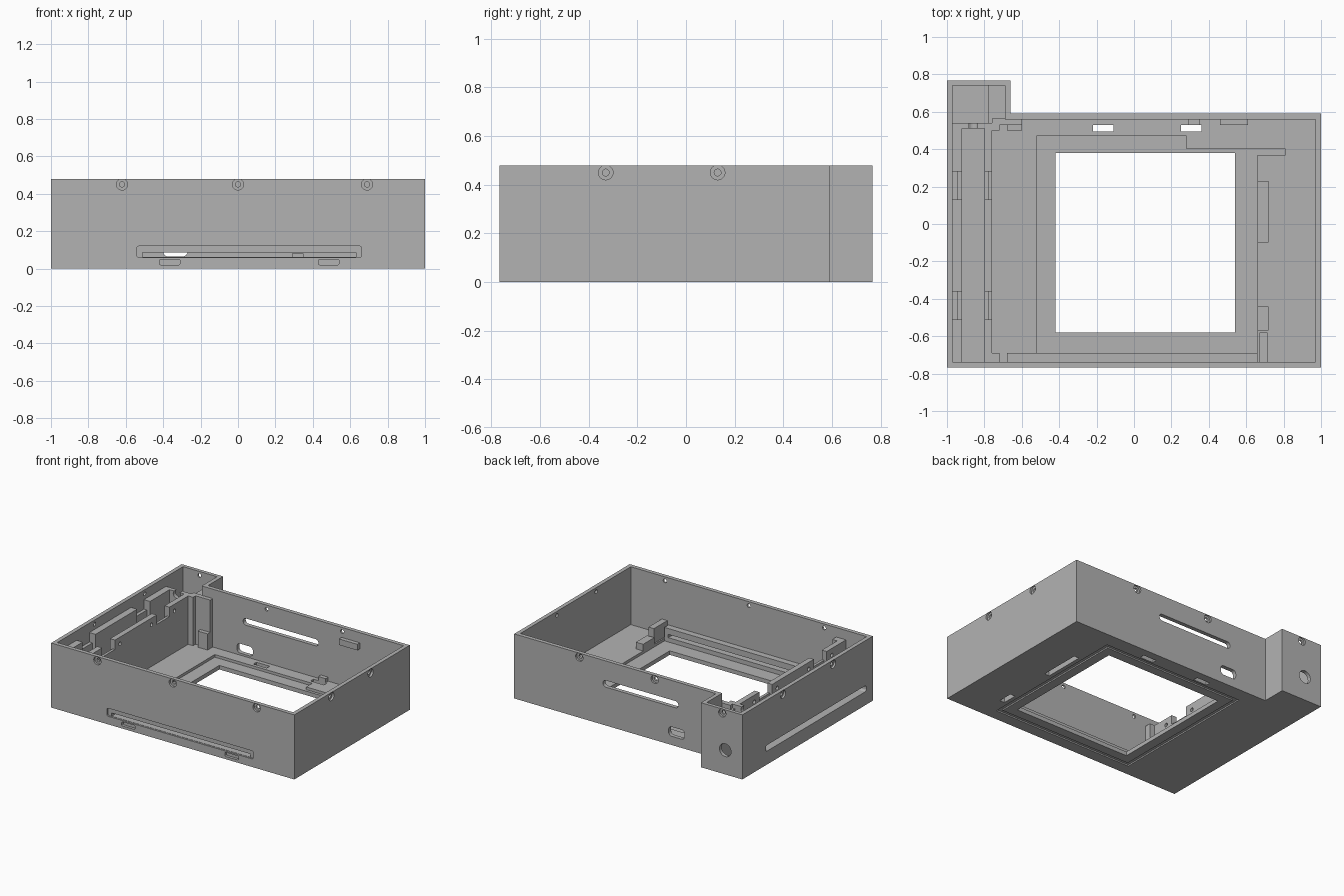
import bpy, bmesh, math

cube = bpy.data.objects.get("Cube")
if cube:
    bpy.data.objects.remove(cube, do_unlink=True)

grey = bpy.data.materials.new("plain_grey")
grey.use_nodes = True
grey.diffuse_color = (0.45, 0.45, 0.45, 1)
grey.node_tree.nodes["Principled BSDF"].inputs["Base Color"].default_value = grey.diffuse_color


def prism(name, pts, axis, lo, hi):
    """Extrude a 2D outline along an axis: x takes (y, z), y takes (x, z), z takes (x, y)."""
    place = {"x": lambda a, b, t: (t, a, b),
             "y": lambda a, b, t: (a, t, b),
             "z": lambda a, b, t: (a, b, t)}[axis]
    bm = bmesh.new()
    low, high = ([bm.verts.new(place(a, b, t)) for a, b in pts] for t in (lo, hi))
    bm.faces.new(low)
    bm.faces.new(high)
    n = len(pts)
    for i in range(n):
        j = (i + 1) % n
        bm.faces.new((low[i], low[j], high[j], high[i]))
    bmesh.ops.recalc_face_normals(bm, faces=bm.faces)
    mesh = bpy.data.meshes.new(name)
    bm.to_mesh(mesh)
    bm.free()
    mesh.materials.append(grey)
    obj = bpy.data.objects.new(name, mesh)
    bpy.context.collection.objects.link(obj)
    return obj


def rect(a0, a1, b0, b1):
    return [(a0, b0), (a1, b0), (a1, b1), (a0, b1)]


def rounded(a0, a1, b0, b1, r):
    pts = []
    corners = [(a1 - r, b1 - r), (a0 + r, b1 - r), (a0 + r, b0 + r), (a1 - r, b0 + r)]
    for k, (a, b) in enumerate(corners):
        for s in range(6):
            t = math.pi / 2 * (k + s / 5)
            pts.append((a + r * math.cos(t), b + r * math.sin(t)))
    return pts


def circle(a, b, r, n=24):
    return [(a + r * math.cos(math.tau * i / n), b + r * math.sin(math.tau * i / n)) for i in range(n)]


def box(name, x0, x1, y0, y1, z0, z1):
    return prism(name, rect(x0, x1, y0, y1), "z", z0, z1)


def cut(obj, cutter, keep=False):
    mod = obj.modifiers.new("cut", "BOOLEAN")
    mod.operation = "DIFFERENCE"
    mod.solver = "EXACT"
    mod.object = cutter
    bpy.context.view_layer.objects.active = obj
    bpy.ops.object.modifier_apply(modifier=mod.name)
    if not keep:
        bpy.data.objects.remove(cutter, do_unlink=True)


def cut_prism(obj, *args):
    cut(obj, prism("cutter", *args))


H, FLOOR, BACK, FRONT = 0.48, 0.05, 0.59, -0.767

# Shell with a square tower at the back right corner
shell = prism("case_shell", [(-1, FRONT), (1, FRONT), (1, BACK), (-0.66, BACK),
                             (-0.66, 0.767), (-1, 0.767)], "z", 0, H)
cut_prism(shell, [(-0.97, -0.737), (0.97, -0.737), (0.97, 0.56), (-0.69, 0.56),
                  (-0.69, 0.74), (-0.97, 0.74)], "z", FLOOR, 1)

# Sunken floor area, window and underside groove
cut_prism(shell, [(-0.52, -0.69), (0.66, -0.69), (0.66, 0.37), (0.81, 0.37),
                  (0.81, 0.40), (0.28, 0.40), (0.28, 0.47), (-0.52, 0.47)], "z", 0.03, 0.2)
groove = box("cutter", -0.52, 0.64, -0.68, 0.48, -0.1, 0.01)
cut_prism(groove, rect(-0.49, 0.61, -0.65, 0.45), "z", -0.2, 0.2)
cut(shell, groove)
cut_prism(shell, rect(-0.42, 0.54, -0.58, 0.38), "z", -0.1, 0.2)
for x in (-0.22, 0.25):
    cut_prism(shell, rect(x, x + 0.11, 0.495, 0.53), "z", -0.1, 0.2)

# Covered pockets along the left edge of the floor
for y0, y1 in ((-0.10, 0.23), (-0.57, -0.44)):
    cover = box("pocket_cover", 0.66, 0.72, y0, y1, 0.02, 0.10)
    pocket = rect(0.67, 0.71, y0 + 0.01, y1 - 0.01)
    cut_prism(cover, pocket, "z", -0.1, 0.085)
    cut_prism(shell, pocket, "z", -0.1, 0.2)

# Front tray slot, its shallow recess and the ledge behind it
ledge = box("front_ledge", -0.68, 0.66, -0.745, -0.69, 0.02, 0.13)
cut_prism(shell, rounded(-0.54, 0.66, 0.06, 0.12, 0.01), "y", -1, FRONT + 0.012)
slot = prism("cutter", rect(-0.51, 0.63, 0.062, 0.086), "y", -1, -0.6)
cut(shell, slot, keep=True)
cut(ledge, slot)
for x in (-0.42, 0.43):
    cut_prism(shell, rounded(x, x + 0.11, 0.02, 0.05, 0.008), "y", -1, FRONT + 0.02)

# Back openings
cut_prism(shell, rounded(-0.35, 0.27, 0.285, 0.335, 0.024), "y", 0.5, 0.7)
cut_prism(shell, rounded(-0.40, -0.27, 0.065, 0.135, 0.025), "y", 0.5, 0.7)
cut_prism(shell, circle(-0.86, 0.18, 0.048), "y", 0.72, 0.9)

# Counterbored screw holes around the rim: axis, position, outer face, inward direction
screws = [("y", x, FRONT, 1) for x in (-0.62, 0, 0.69)]
screws += [("y", x, BACK, -1) for x in (-0.155, 0.465)] + [("y", -0.835, 0.767, -1)]
screws += [("x", y, 1, -1) for y in (-0.33, 0.13)]
screws += [("x", y, -1, 1) for y in (-0.30, 0.29)]
for axis, pos, face, inward in screws:
    for r, depth in ((0.03, 0.015), (0.014, 0.06)):
        ends = sorted((face - inward * 0.05, face + inward * depth))
        cut_prism(shell, circle(pos, 0.45, r), axis, *ends)

# Notched double rails of the channel along the right wall
def rail_profile(notch):
    top = 0.41
    pts = [(-0.745, 0.03), (0.51, 0.03), (0.51, top)]
    for y in (0.28, -0.36):
        pts += [(y, top), (y, notch), (y - 0.15, notch), (y - 0.15, top)]
    return pts + [(-0.745, top)]


rails = []
for name, x0, xm, x1, n0, n1 in (("outer_rail", -0.975, -0.945, -0.92, 0.34, 0.26),
                                 ("inner_rail", -0.80, -0.78, -0.76, 0.26, 0.34)):
    rails.append(prism(name + "_a", rail_profile(n0), "x", x0, xm))
    rails.append(prism(name + "_b", rail_profile(n1), "x", xm, x1))

# Long side slot through the wall and the outer rail
side_slot = prism("cutter", rounded(-0.69, 0.49, 0.10, 0.145, 0.015), "x", -1.1, -0.91)
for part in (shell, rails[0]):
    cut(part, side_slot, keep=True)
cut(rails[1], side_slot)

# Screw holes in the inner rail
for rail in rails[2:]:
    for y in (-0.57, -0.30, 0.07, 0.34):
        cut_prism(rail, circle(y, 0.36, 0.014, 16), "x", -0.9, -0.7)

# Channel end wall with cable hole, and tower step
end_wall = box("channel_end_wall", -0.975, -0.76, 0.51, 0.54, 0.03, 0.41)
cut_prism(end_wall, circle(-0.86, 0.39, 0.03), "y", 0.4, 0.6)
box("tower_step", -0.78, -0.685, 0.54, 0.745, 0.03, 0.38)

# Blocks and stops standing against the walls and floor
box("back_panel", -0.76, -0.60, 0.53, 0.565, 0.03, 0.41)
box("panel_stop", -0.68, -0.60, 0.50, 0.53, 0.03, 0.17)
box("back_rail_foot", -0.76, -0.72, 0.50, 0.53, 0.03, 0.41)
box("front_rail_foot", -0.76, -0.72, -0.745, -0.69, 0.03, 0.41)
box("front_post", 0.67, 0.715, -0.745, -0.58, 0.03, 0.16)
box("back_upper_block", 0.46, 0.61, 0.53, 0.565, 0.36, 0.405)
box("back_lower_block", 0.29, 0.35, 0.53, 0.565, 0.03, 0.08)
